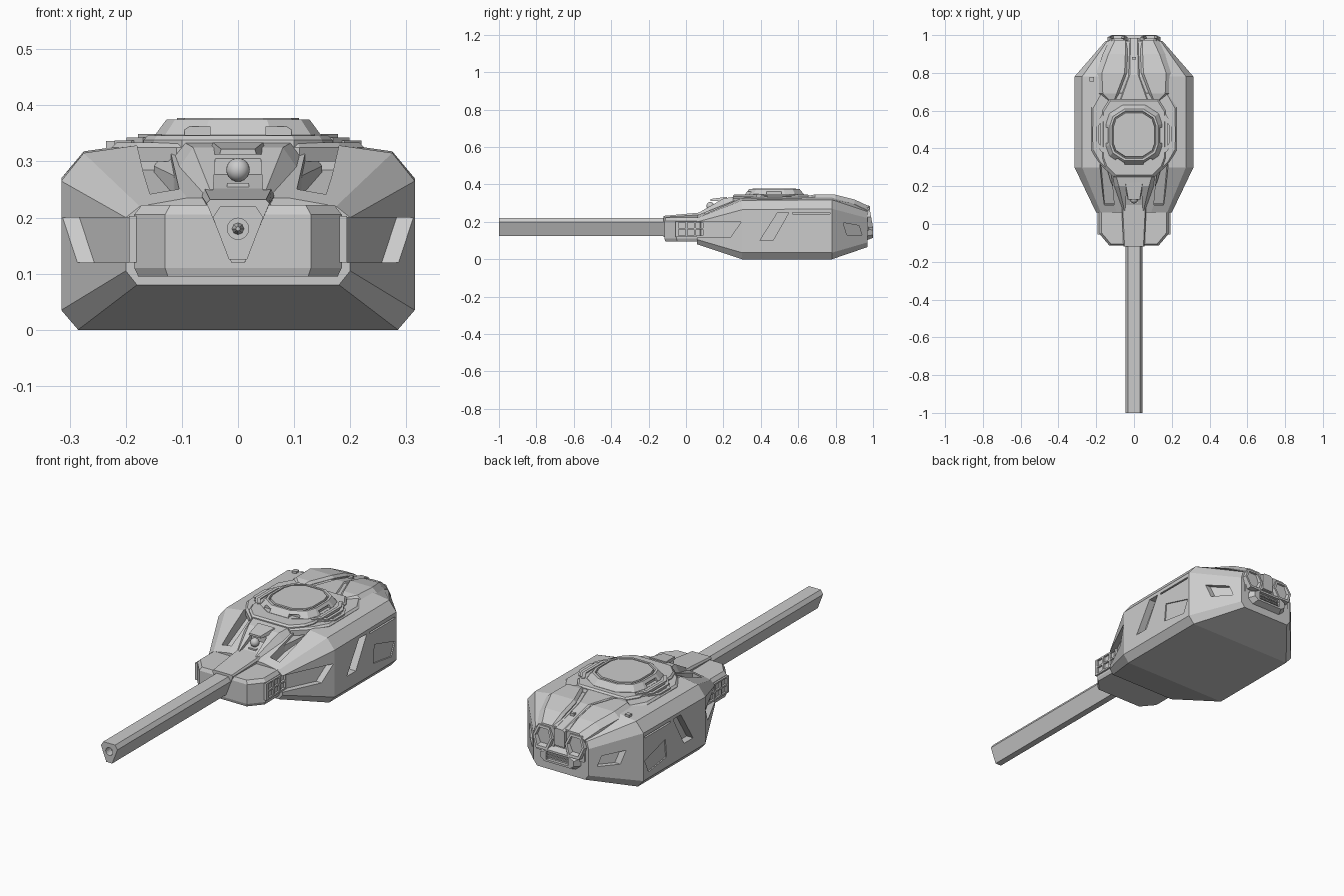
import bpy, bmesh, math

if "Cube" in bpy.data.objects:
    bpy.data.objects.remove(bpy.data.objects["Cube"])


def build(name, rings, mirror=False):
    """Skin a series of closed point rings, cap the ends, optionally copy to -x."""
    bm = bmesh.new()
    for s in ((1, -1) if mirror else (1,)):
        vs = [[bm.verts.new((s * x, y, z)) for x, y, z in r] for r in rings]
        n = len(vs[0])
        for a, b in zip(vs, vs[1:]):
            for i in range(n):
                j = (i + 1) % n
                bm.faces.new((a[i], a[j], b[j], b[i]))
        bm.faces.new(vs[0])
        bm.faces.new(vs[-1])
    bmesh.ops.recalc_face_normals(bm, faces=bm.faces)
    me = bpy.data.meshes.new(name)
    bm.to_mesh(me)
    bm.free()
    ob = bpy.data.objects.new(name, me)
    bpy.context.collection.objects.link(ob)
    return ob


def sym(half):
    return half + [(-x, v) for x, v in reversed(half)]


def loft(name, secs, mirror=False):
    """Sections along y: (y, [(x, z), ...])."""
    return build(name, [[(x, y, z) for x, z in s] for y, s in secs], mirror)


def stack(name, outline, levels, mirror=False):
    """Plan outline repeated at (scale, z) levels about its middle."""
    cx = (min(p[0] for p in outline) + max(p[0] for p in outline)) / 2
    cy = (min(p[1] for p in outline) + max(p[1] for p in outline)) / 2
    return build(name, [[(cx + (x - cx) * k, cy + (y - cy) * k, z) for x, y in outline]
                        for k, z in levels], mirror)


def box(name, x, y, z, mirror=False):
    return stack(name, [(x[0], y[0]), (x[1], y[0]), (x[1], y[1]), (x[0], y[1])],
                 [(1, z[0]), (1, z[1])], mirror)


def cut(ob, *cutters):
    for c in cutters:
        m = ob.modifiers.new("cut", 'BOOLEAN')
        m.operation, m.solver, m.object = 'DIFFERENCE', 'EXACT', c
        c.hide_render = True
        with bpy.context.temp_override(object=ob, active_object=ob):
            bpy.ops.object.modifier_apply(modifier=m.name)
        bpy.data.objects.remove(c)


def side_x(y):
    if y < .3:
        return .2 + .115 * (y - .06) / .24
    return .315 - max(0, y - .78) / .19 * .165


def side_cutter(poly, depth):
    """Prism following the hull flank, sunk by depth."""
    return build("side_cutter", [[(side_x(y) + d, y, z) for y, z in poly]
                                 for d in (-depth, .05)], True)


# Main hull: faceted sections from nose to tail
def hull_sec(xb, zb, xs, zl, zh, xh, zs, xd, zt):
    return sym([(xb, zb), (xs, zl), (xs, zh), (xh, zs), (xd, zt)])


hull = loft("hull", [
    (.06, hull_sec(.18, .08, .20, .105, .20, .175, .22, .09, .235)),
    (.30, hull_sec(.285, 0, .315, .035, .265, .275, .315, .17, .33)),
    (.78, hull_sec(.285, 0, .315, .035, .27, .275, .318, .17, .333)),
    (.97, hull_sec(.13, .065, .15, .09, .22, .14, .255, .09, .285))])

# Hull recesses: flank slash, nose pockets, rear pockets, seams, deck channels
cut(hull,
    side_cutter([(.49, .25), (.55, .25), (.465, .10), (.395, .10)], .035),
    side_cutter([(.03, .20), (.295, .20), (.24, .12), (.03, .12)], .03),
    side_cutter([(.84, .195), (.925, .18), (.94, .13), (.86, .13)], .03),
    side_cutter([(.61, .175), (.60, .085), (.74, .065), (.77, .13)], .006),
    side_cutter([(.57, .25), (.77, .25), (.77, .242), (.57, .242)], .01),
    loft("channel_cutter", [
        (.10, [(.105, .205), (.155, .205), (.165, .4), (.105, .4)]),
        (.32, [(.125, .285), (.175, .285), (.19, .4), (.125, .4)])], True))

# Front ridge with sight recess
ridge = loft("front_ridge", [
    (y, sym([(xb, .19), (xb, zt - .05), (xt, zt)])) for y, xb, xt, zt in
    ((.07, .085, .05, .25), (.20, .115, .08, .325), (.31, .15, .11, .342))])
cut(ridge, loft("sight_cutter", [
    (.03, sym([(.045, .237), (.034, .4)])), (.165, sym([(.045, .237), (.034, .4)]))]))
box("sight_base", (-.02, .02), (.11, .16), (.23, .262))
bpy.ops.mesh.primitive_uv_sphere_add(segments=20, ring_count=12, radius=.021,
                                     location=(0, .13, .285))
bpy.context.object.name = "sight_ball"
bpy.ops.object.shade_smooth()
loft("sight_hood", [(.13, sym([(.033, .312), (.03, .322)])),
                    (.22, sym([(.05, .312), (.045, .334)]))])

# Gun mantlet with louvred side boxes
stack("mantlet", sym([(.13, -.115), (.185, -.05), (.185, .075), (.16, .11)]),
      [(.96, .095), (1, .11), (1, .205), (.93, .222)])
vents = box("mantlet_side_grille", (.165, .194), (-.055, .105), (.12, .203), True)
cut(vents, *[box("slot_cutter", (.182, .25), (y, y + .036), (z, z + .03), True)
             for y in (-.04, .007, .054) for z in (.128, .166)])
loft("barrel_shroud", [
    (-.12, sym([(.012, .12), (.056, .225), (.05, .232)])),
    (.10, sym([(.015, .13), (.066, .24), (.06, .252)]))])

# Six-sided barrel with bore
sec = sym([(.016, .125), (.045, .20), (.032, .22)])
barrel = loft("barrel", [(-1, sec), (.12, sec)])
bpy.ops.mesh.primitive_cylinder_add(vertices=16, radius=.019, depth=.12,
                                    location=(0, -1, .18), rotation=(math.pi / 2, 0, 0))
bore = bpy.context.object
bpy.context.view_layer.update()
cut(barrel, bore)
bpy.ops.mesh.primitive_cone_add(vertices=8, radius1=.011, radius2=.004, depth=.04,
                                location=(0, -.958, .18), rotation=(math.pi / 2, 0, 0))
bpy.context.object.name = "bore_core"

# Layered deck armour
stack("deck_lower_plate", sym([(.11, .25), (.185, .32), (.225, .39), (.225, .62), (.18, .70)]),
      [(1, .30), (1, .325), (.96, .334)])
stack("deck_upper_plate", sym([(.10, .25), (.15, .30), (.168, .35), (.168, .60), (.13, .66)]),
      [(1, .31), (1, .338), (.96, .346)])

# Commander hatch: sloped collar, groove and lid
hatch = stack("hatch", sym([(.06, .315), (.13, .36), (.148, .41), (.148, .53),
                            (.13, .585), (.06, .63)]),
              [(1, .33), (1, .347), (.86, .375), (.79, .375), (.775, .366),
               (.75, .366), (.735, .377)])
cut(hatch,
    box("notch_cutter", (.05, .095), (.28, .347), (.347, .362), True),
    box("notch_cutter", (.132, .2), (.43, .51), (.347, .362), True))

# Nested deck rails either side of the hatch
for i in range(3):
    x, e = .178 + .021 * i, .018 * i
    stack("deck_rail", [(x - .03, .36 + e), (x, .40 + e), (x, .55 - e), (x - .03, .60 - e),
                        (x - .042, .59 - e), (x - .014, .54 - e), (x - .014, .41 + e),
                        (x - .042, .37 + e)],
          [(1, .31), (1, .349 - .006 * i)], True)

# Twin rear engine humps with central spine
loft("rear_hump", [
    (y, [(xi, z0), (xi, zt - .012), (xi + .012, zt), (xo - .03, zt), (xo, zt - .025), (xo, z0)])
    for y, xi, xo, z0, zt in
    ((.65, .095, .155, .30, .338), (.69, .08, .195, .30, .347), (.80, .038, .20, .28, .345),
     (.90, .034, .165, .22, .32), (.975, .034, .13, .15, .285))], True)
loft("rear_spine", [(y, sym([(x, .2), (x, z - .008), (x - .01, z)])) for y, x, z in
                    ((.64, .085, .338), (.79, .032, .336), (.985, .028, .284))])
box("spine_latch", (-.01, .01), (.87, .885), (.29, .324))


# Hexagonal exhausts at the tail
def hexa(k, y, tilt=.18):
    return [(.087 + k * dx, y - tilt * k * dz, .225 + k * dz) for dx, dz in
            ((-.052, 0), (-.03, .05), (.03, .05), (.052, 0), (.03, -.055), (-.03, -.055))]


build("exhaust", [hexa(1.1, .94), hexa(1, .99), hexa(.78, .99), hexa(.6, .955)], True)

# Lower tail plate with a slotted recess
tail = loft("tail_plate", [(.94, sym([(.09, .09), (.125, .12), (.125, .17), (.06, .20)])),
                           (1.0, sym([(.07, .115), (.09, .13), (.09, .155), (.05, .175)]))])
cut(tail, box("slot_cutter", (-.06, .06), (.985, 1.05), (.125, .165)))
for z in (.138, .152):
    box("tail_slat", (-.06, .06), (.98, .993), (z - .003, z + .003))

# Small roof fitting
box("roof_sensor", (-.235, -.212), (.755, .778), (.31, .336))
